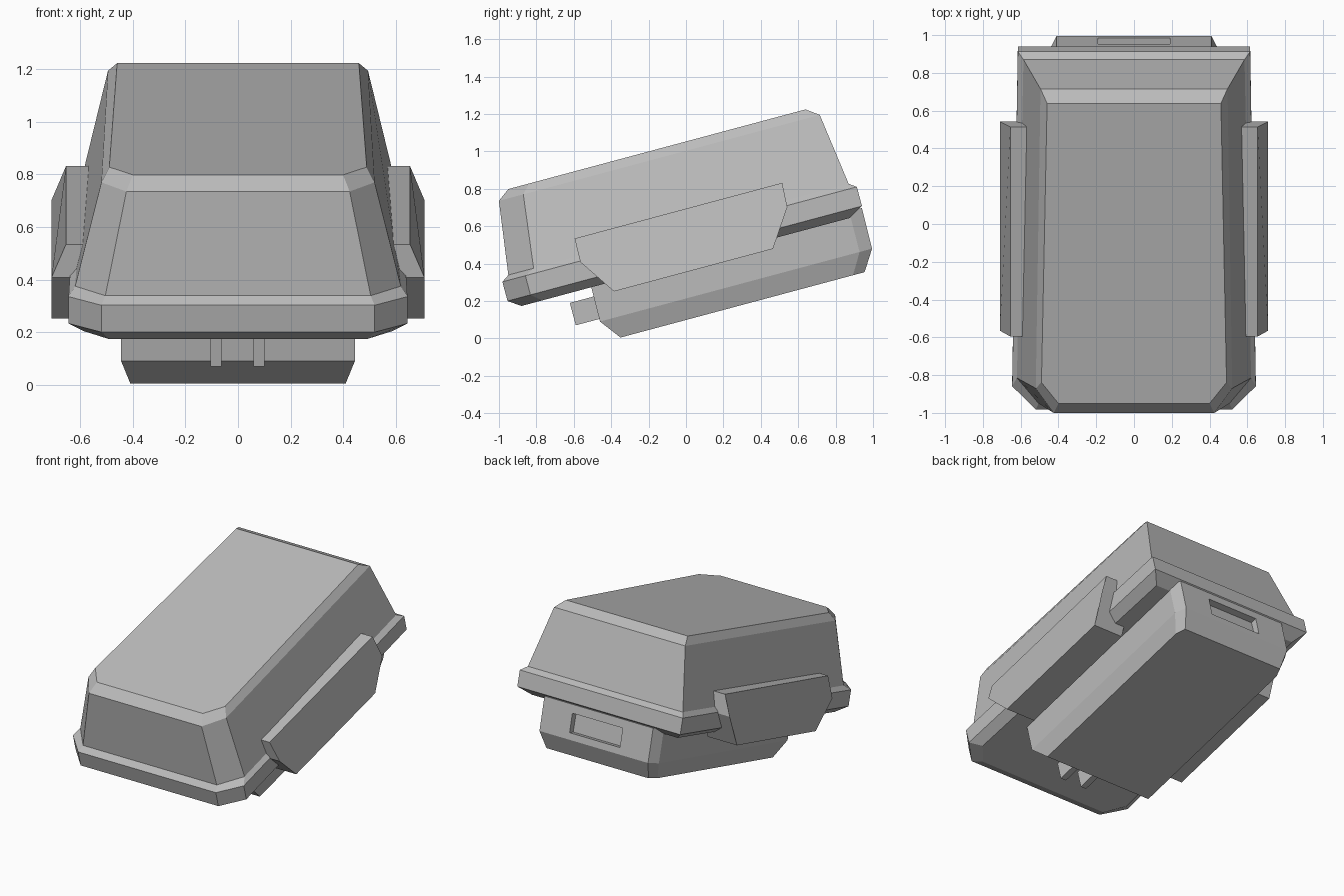
import bpy, bmesh
from math import radians
from mathutils import Matrix, Vector

if "Cube" in bpy.data.objects:
    bpy.data.objects.remove(bpy.data.objects["Cube"], do_unlink=True)

TILT = Matrix.Rotation(radians(15), 4, 'X')

grey = bpy.data.materials.new("plain_grey")
grey.use_nodes = True
grey.diffuse_color = (0.5, 0.5, 0.5, 1)
grey.node_tree.nodes["Principled BSDF"].inputs["Base Color"].default_value = (0.5, 0.5, 0.5, 1)


def loft(name, rings):
    """Join closed rings of equal length, cap both ends and tilt the result."""
    bm = bmesh.new()
    loops = [[bm.verts.new(TILT @ Vector(p)) for p in ring] for ring in rings]
    n = len(loops[0])
    for a, b in zip(loops, loops[1:]):
        for i in range(n):
            j = (i + 1) % n
            bm.faces.new((a[i], a[j], b[j], b[i]))
    bm.faces.new(loops[0])
    bm.faces.new(loops[-1])
    bmesh.ops.recalc_face_normals(bm, faces=bm.faces)
    mesh = bpy.data.meshes.new(name)
    bm.to_mesh(mesh)
    bm.free()
    mesh.materials.append(grey)
    obj = bpy.data.objects.new(name, mesh)
    bpy.context.collection.objects.link(obj)
    return obj


def ring(z, half):
    """Mirror a half outline of (x, y) points into a level ring."""
    return [(x, y, z) for x, y in half] + [(-x, y, z) for x, y in reversed(half)]


def box(name, x0, x1, y0, y1, z0, z1):
    return loft(name, [[(x0, y0, z), (x1, y0, z), (x1, y1, z), (x0, y1, z)]
                       for z in (z0, z1)])


# Upper shell with cut front corners and a bevelled top
shell_base = ring(0.573, [(0.505, -0.83), (0.62, -0.69), (0.585, 1.054)])
loft("upper_shell", [
    shell_base,
    ring(0.969, [(0.425, -0.776), (0.52, -0.641), (0.495, 1.0)]),
    ring(1.017, [(0.40, -0.711), (0.49, -0.596), (0.46, 0.934)]),
])

# Rim band below the shell
loft("rim", [
    ring(0.395, [(0.49, -0.805), (0.585, -0.69), (0.55, 1.011)]),
    ring(0.44, [(0.52, -0.87), (0.645, -0.743), (0.615, 1.092)]),
    ring(0.546, [(0.52, -0.87), (0.645, -0.743), (0.615, 1.092)]),
    shell_base,
])

# Lower body with bevelled bottom and cut back corners
lower = loft("lower_body", [
    ring(0.095, [(0.41, -0.337), (0.41, 0.95), (0.385, 1.014)]),
    ring(0.206, [(0.445, -0.421), (0.445, 1.016), (0.41, 1.085)]),
    ring(0.43, [(0.445, -0.418), (0.445, 1.018), (0.41, 1.089)]),
])

# Recessed slot in the back of the lower body
cutter = box("slot_cutter", -0.19, 0.19, 1.045, 1.2, 0.25, 0.375)
cutter.hide_render = True
cut = lower.modifiers.new("slot", 'BOOLEAN')
cut.operation = 'DIFFERENCE'
cut.solver = 'EXACT'
cut.object = cutter
bpy.context.view_layer.objects.active = lower
bpy.ops.object.modifier_apply(modifier=cut.name)
bpy.data.objects.remove(cutter, do_unlink=True)

# Side pods: side profile lofted outwards, narrowing towards the top edge
pod_profile = [(-0.437, 0.67), (0.712, 0.67), (0.705, 0.538),
               (0.573, 0.342), (-0.307, 0.342), (-0.44, 0.54)]
for name, side in (("left_pod", 1), ("right_pod", -1)):
    inner = [(side * 0.49, y, z) for y, z in pod_profile]
    outer = [(side * (0.655 if z > 0.6 else 0.71), y, z) for y, z in pod_profile]
    loft(name, [inner, outer])

# Two prongs at the front of the lower body
for name, x in (("left_prong", 0.08), ("right_prong", -0.083)):
    box(name, x - 0.021, x + 0.021, -0.551, -0.40, 0.22, 0.344)
